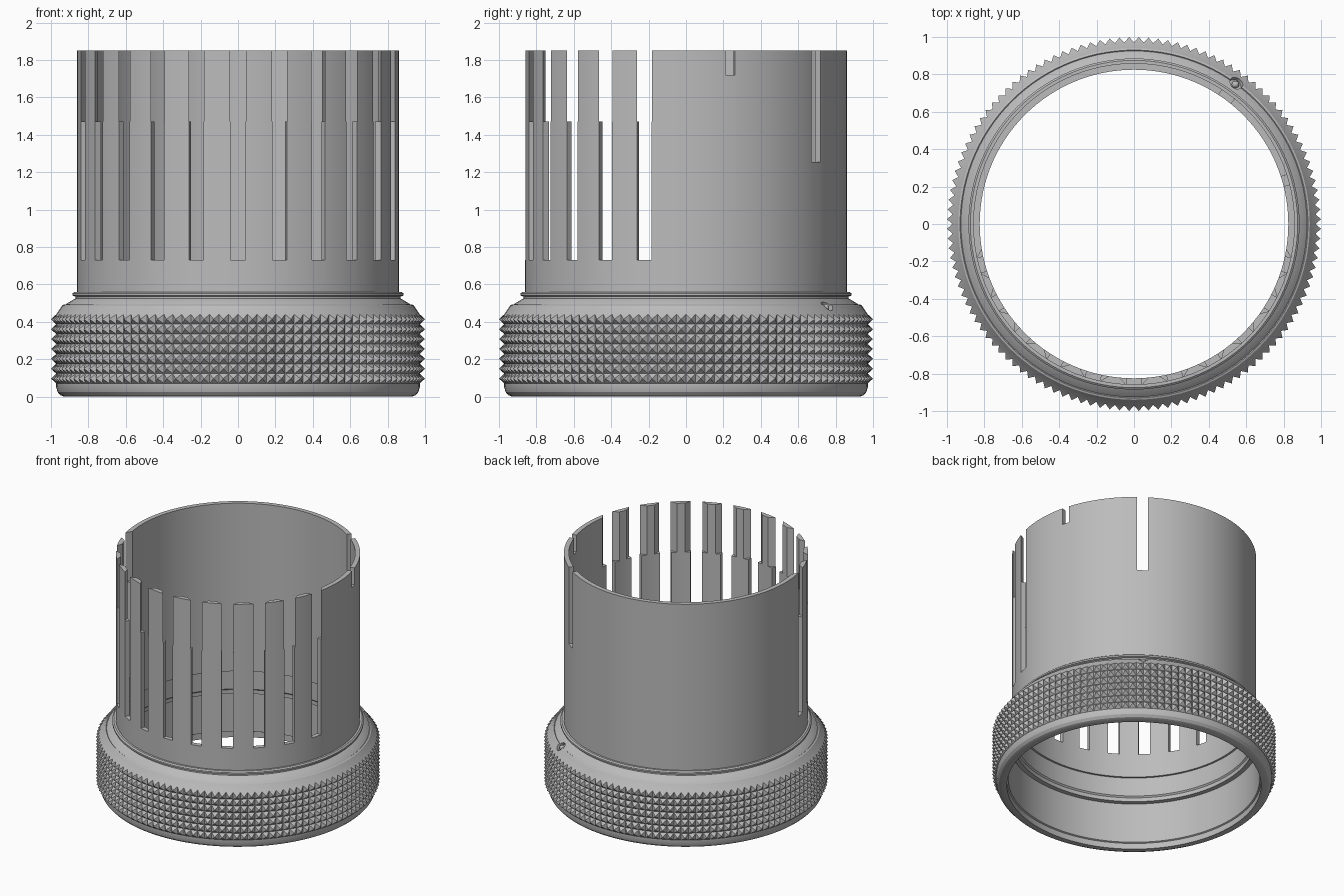
import bpy, bmesh, math
from mathutils import Matrix

cube = bpy.data.objects.get("Cube")
if cube:
    bpy.data.objects.remove(cube)

SEGMENTS = 120
metal = bpy.data.materials.new("grey metal")
metal.use_nodes = True
GREY = (0.5, 0.5, 0.5, 1)
metal.diffuse_color = GREY
metal.node_tree.nodes["Principled BSDF"].inputs["Base Color"].default_value = GREY


def make_object(name, bm):
    bmesh.ops.recalc_face_normals(bm, faces=bm.faces)
    mesh = bpy.data.meshes.new(name)
    bm.to_mesh(mesh)
    bm.free()
    mesh.materials.append(metal)
    obj = bpy.data.objects.new(name, mesh)
    bpy.context.collection.objects.link(obj)
    return obj


def lathe(profile):
    """Closed (radius, height) profile turned about the z axis."""
    bm = bmesh.new()
    rings = []
    for i in range(SEGMENTS):
        a = math.tau * i / SEGMENTS
        rings.append([bm.verts.new((r * math.cos(a), r * math.sin(a), z)) for r, z in profile])
    n = len(profile)
    for i in range(SEGMENTS):
        a, b = rings[i], rings[(i + 1) % SEGMENTS]
        for j in range(n):
            k = (j + 1) % n
            bm.faces.new((a[j], b[j], b[k], a[k]))
    bmesh.ops.recalc_face_normals(bm, faces=bm.faces)
    return bm


def add_prism(bm, degrees, outline, z0, z1):
    """Vertical prism; outline is (radius, sideways) turned to an angle."""
    turn = Matrix.Rotation(math.radians(degrees), 4, 'Z')
    low = [bm.verts.new(turn @ Matrix.Translation((r, s, z0)).translation) for r, s in outline]
    face = bm.faces.new(low)
    top = bmesh.ops.extrude_face_region(bm, geom=[face])["geom"]
    verts = [g for g in top if isinstance(g, bmesh.types.BMVert)]
    bmesh.ops.translate(bm, verts=verts, vec=(0, 0, z1 - z0))


def slot_outline(outer, inner):
    return [(0.9, -outer), (0.9, outer), (0.86, outer), (0.78, inner),
            (0.78, -inner), (0.86, -outer)]


def cut(target, bm):
    cutter = make_object("cutter", bm)
    cutter.hide_render = True
    mod = target.modifiers.new("cut", 'BOOLEAN')
    mod.operation, mod.solver, mod.object = 'DIFFERENCE', 'EXACT', cutter
    activate(target)
    bpy.ops.object.modifier_apply(modifier=mod.name)
    bpy.data.objects.remove(cutter)


def activate(obj):
    bpy.ops.object.select_all(action='DESELECT')
    obj.select_set(True)
    bpy.context.view_layer.objects.active = obj


def smooth(obj):
    activate(obj)
    bpy.ops.object.shade_smooth_by_angle(angle=math.radians(25))


# Knurled ring: bore, rounded foot, pyramid grip band, sloped shoulder and lip
ROWS, LOW, HIGH, ROOT = 7, 0.07, 0.44, 0.972
bore = [(0.84, 0.56), (0.84, 0.40), (0.85, 0.39), (0.85, 0.36), (0.885, 0.36),
        (0.885, 0.05), (0.895, 0.045), (0.895, 0)]
foot = [(0.93, 0), (0.95, 0.008), (0.965, 0.025), (0.972, 0.05)]
grip = [(ROOT, LOW + (HIGH - LOW) * i / ROWS) for i in range(ROWS + 1)]
shoulder = [(0.94, 0.488), (0.93, 0.492), (0.925, 0.488), (0.92, 0.495), (0.87, 0.525),
            (0.87, 0.535), (0.885, 0.54), (0.885, 0.552), (0.875, 0.56)]
bm = lathe(bore + foot + grip + shoulder)
band = [f for f in bm.faces
        if all(v.co.xy.length > ROOT - 0.001 and LOW - 0.001 < v.co.z < HIGH + 0.001
               for v in f.verts)]
bmesh.ops.poke(bm, faces=band, offset=0.0283)
ring = make_object("knurled_ring", bm)

# Small index hole in the shoulder, with a pin in it
MARK = math.radians(54)
spot = Matrix.Rotation(MARK, 4, 'Z') @ Matrix.Translation((0.935, 0, 0.49))
tilt = spot @ Matrix.Rotation(math.radians(40), 4, 'Y')
bm = bmesh.new()
bmesh.ops.create_cone(bm, cap_ends=True, segments=20, radius1=0.036, radius2=0.036,
                      depth=0.06, matrix=tilt)
cut(ring, bm)
smooth(ring)
bm = bmesh.new()
bmesh.ops.create_uvsphere(bm, u_segments=16, v_segments=8, radius=0.02,
                          matrix=tilt @ Matrix.Translation((0, 0, -0.02)))
smooth(make_object("index_pin", bm))

# Thin tube
TOP = 1.85
tube = make_object("slotted_tube", lathe([(0.825, 0.545), (0.86, 0.545), (0.86, TOP), (0.825, TOP)]))

# Front finger slots, then the long rear slot and the short notch
bm = bmesh.new()
fingers = [-90 + 15 * i for i in range(-5, 6)]
for angle in fingers:
    add_prism(bm, angle, slot_outline(0.04, 0.04), 0.73, 2)
add_prism(bm, 54, slot_outline(0.04, 0.04), 1.255, 2)
add_prism(bm, 16, slot_outline(0.027, 0.027), 1.72, 2)
cut(tube, bm)

# Upper finger edges bevelled towards the inside
bm = bmesh.new()
for angle in fingers:
    add_prism(bm, angle, slot_outline(0.041, 0.12), 1.47, 2)
cut(tube, bm)
smooth(tube)
